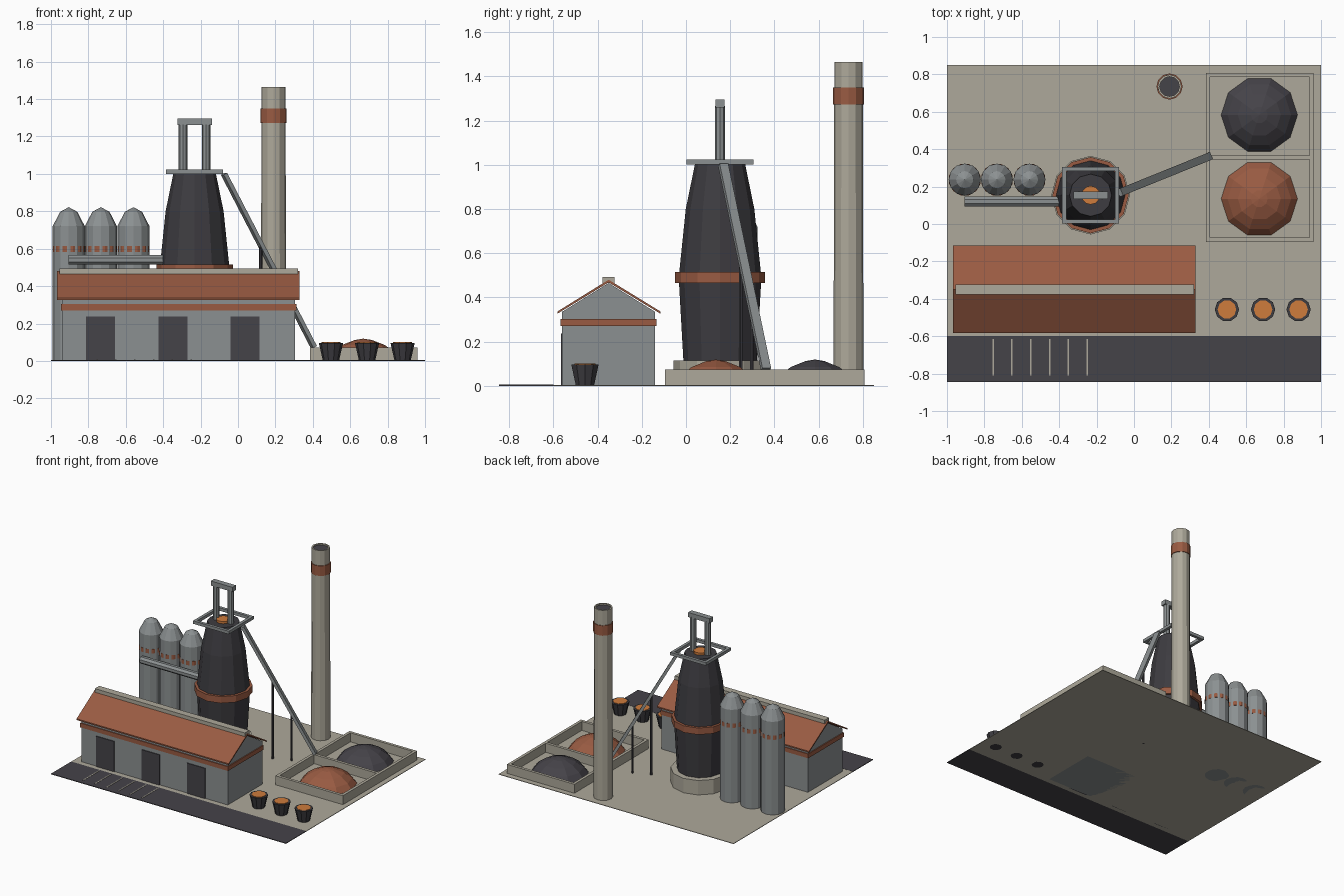
import bpy, bmesh, math
from mathutils import Vector

if "Cube" in bpy.data.objects:
    bpy.data.objects.remove(bpy.data.objects["Cube"])


def material(name, rgb):
    m = bpy.data.materials.new(name)
    m.diffuse_color = (*rgb, 1)
    m.use_nodes = True
    m.node_tree.nodes["Principled BSDF"].inputs["Base Color"].default_value = m.diffuse_color
    return m


CONCRETE = material("concrete", (0.42, 0.395, 0.325))
RUST = material("rust", (0.32, 0.105, 0.055))
STEEL = material("steel_grey", (0.26, 0.28, 0.285))
CHARCOAL = material("charcoal", (0.06, 0.056, 0.066))
IRON = material("dark_iron", (0.047, 0.045, 0.052))
MOLTEN = material("molten_orange", (0.62, 0.2, 0.045))


def finish(name, bm, mat):
    bmesh.ops.recalc_face_normals(bm, faces=bm.faces)
    me = bpy.data.meshes.new(name)
    bm.to_mesh(me)
    bm.free()
    me.materials.append(mat)
    ob = bpy.data.objects.new(name, me)
    bpy.context.collection.objects.link(ob)
    return ob


def box(name, x, y, z, mat):
    """Box from (min, max) ranges."""
    bm = bmesh.new()
    bmesh.ops.create_cube(bm, size=1)
    for v in bm.verts:
        v.co = [r[0] + (c + 0.5) * (r[1] - r[0]) for c, r in zip(v.co, (x, y, z))]
    return finish(name, bm, mat)


def lathe(name, profile, centre, sides, mat, turn=0.0):
    """Closed solid of revolution from (radius, z) points."""
    bm = bmesh.new()
    rings = []
    for r, z in profile:
        if r == 0:
            rings.append([bm.verts.new((centre[0], centre[1], z))] * sides)
            continue
        angles = [turn + math.tau * i / sides for i in range(sides)]
        rings.append([bm.verts.new((centre[0] + r * math.cos(a),
                                    centre[1] + r * math.sin(a), z)) for a in angles])
    for a, b in zip(rings, rings[1:]):
        for i in range(sides):
            j = (i + 1) % sides
            bm.faces.new(list(dict.fromkeys((a[i], a[j], b[j], b[i]))))
    for ring in (rings[0], rings[-1]):
        if ring[0] is not ring[1]:
            bm.faces.new(ring)
    return finish(name, bm, mat)


def prism(name, yz, x0, x1, mat):
    """Side profile extruded along x."""
    bm = bmesh.new()
    face = bm.faces.new([bm.verts.new((x0, y, z)) for y, z in yz])
    out = bmesh.ops.extrude_face_region(bm, geom=[face])["geom"]
    bmesh.ops.translate(bm, vec=(x1 - x0, 0, 0),
                        verts=[g for g in out if isinstance(g, bmesh.types.BMVert)])
    return finish(name, bm, mat)


# Yard, road and road markings
box("yard_slab", (-1, 1), (-0.6, 0.85), (0, 0.004), CONCRETE)
box("road", (-1, 1), (-0.845, -0.6), (0, 0.005), CHARCOAL)
for i in range(6):
    x = -0.753 + 0.1006 * i
    box(f"road_marking_{i}", (x - 0.004, x + 0.004), (-0.81, -0.615), (0.004, 0.007), CONCRETE)

# Casting hall
HY = -0.35
prism("hall_walls", [(-0.56, 0), (-0.14, 0), (-0.14, 0.335), (HY, 0.465), (-0.56, 0.335)],
      -0.94, 0.305, STEEL)
box("hall_band", (-0.947, 0.312), (-0.567, -0.133), (0.27, 0.303), RUST)
prism("hall_roof", [(HY - 0.232, 0.326), (HY, 0.468), (HY + 0.235, 0.326),
                    (HY + 0.235, 0.336), (HY, 0.48), (HY - 0.232, 0.336)], -0.967, 0.328, RUST)
box("ridge_vent", (-0.955, 0.322), (HY - 0.027, HY + 0.027), (0.465, 0.493), CONCRETE)
for i, x in enumerate((-0.735, -0.348, 0.037)):
    box(f"hall_door_{i}", (x - 0.077, x + 0.077), (-0.566, -0.558), (0, 0.237), CHARCOAL)

# Blast furnace
FX, FY = -0.232, 0.154
F = (FX, FY)
lathe("furnace_base", [(0.21, 0), (0.21, 0.115)], F, 12, CONCRETE)
lathe("furnace_body", [(0.165, 0.1), (0.187, 0.49), (0.155, 0.8), (0.113, 1.005)], F, 12, IRON)
lathe("furnace_ring", [(0.204, 0.465), (0.204, 0.516)], F, 12, RUST)
lathe("furnace_throat", [(0.05, 0.99), (0.05, 1.022)], F, 12, MOLTEN)

# Top platform: open square frame
for s in (-1, 1):
    a, b = sorted((s * 0.13, s * 0.152))
    box(f"platform_x_{s}", (FX - 0.152, FX + 0.152), (FY + a, FY + b), (1.0, 1.023), STEEL)
    box(f"platform_y_{s}", (FX + a, FX + b), (FY - 0.13, FY + 0.13), (1.0, 1.023), STEEL)
    lathe(f"headframe_post_{s}", [(0.023, 0.99), (0.023, 1.265)], (FX + s * 0.062, FY), 8, STEEL)
box("headframe_beam", (FX - 0.092, FX + 0.092), (FY - 0.021, FY + 0.021), (1.26, 1.295), STEEL)

# Skip hoist from stock bins to furnace top
top, foot = Vector((-0.075, 0.168, 1.0)), Vector((0.405, 0.362, 0.075))
d = foot - top
hoist = box("skip_hoist", (-0.011, 0.011), (-0.021, 0.021), (-d.length / 2, d.length / 2), STEEL)
side = Vector((-d.y, d.x, 0)).normalized()
axis = d.normalized()
for v in hoist.data.vertices:
    v.co = (top + foot) / 2 + side.cross(axis) * v.co.x + side * v.co.y + axis * v.co.z
for i, t in enumerate((0.41, 0.67)):
    p = top + d * t
    lathe(f"hoist_post_{i}", [(0.009, 0), (0.009, p.z)], (p.x, p.y), 6, IRON)

# Stoves with rust bands showing through the facets
for i, x in enumerate((-0.905, -0.733, -0.559)):
    c = (x, 0.237)
    lathe(f"stove_{i}", [(0.086, 0), (0.086, 0.72), (0.046, 0.797), (0, 0.822)], c, 12, STEEL)
    lathe(f"stove_band_{i}", [(0.0866, 0.582), (0.0866, 0.614)], c, 12, RUST, math.pi / 12)

# Hot blast main
prism("blast_main", [(0.12 + 0.03 * math.cos(math.tau * (k + 0.5) / 8),
                      0.54 + 0.028 * math.sin(math.tau * (k + 0.5) / 8)) for k in range(8)],
      -0.905, -0.4, STEEL)

# Chimney
C = (0.19, 0.735)
lathe("chimney", [(0.068, 0), (0.064, 1.465), (0.053, 1.465), (0.053, 1.44)], C, 12, CONCRETE)
lathe("chimney_band", [(0.07, 1.273), (0.07, 1.35)], C, 12, RUST)
lathe("chimney_mouth", [(0.053, 1.44), (0.053, 1.455)], C, 12, CHARCOAL)

# Stock bins
for i, y in enumerate((-0.095, 0.345, 0.785)):
    box(f"bin_wall_x_{i}", (0.385, 0.96), (y, y + 0.022), (0, 0.073), CONCRETE)
for i, x in enumerate((0.385, 0.938)):
    box(f"bin_wall_y_{i}", (x, x + 0.022), (-0.095, 0.807), (0, 0.073), CONCRETE)

# Ore and coke piles
for name, y, mat in (("ore_pile", 0.135, RUST), ("coke_pile", 0.583, CHARCOAL)):
    lathe(name, [(0.205, 0.003), (0.17, 0.045), (0.115, 0.085), (0.045, 0.112), (0, 0.119)],
          (0.67, y), 10, mat)

# Ladles
for i, x in enumerate((0.497, 0.69, 0.88)):
    lathe(f"ladle_{i}", [(0.043, 0), (0.065, 0.097)], (x, -0.457), 10, IRON)
    lathe(f"ladle_metal_{i}", [(0.05, 0.094), (0.05, 0.1)], (x, -0.457), 10, MOLTEN)
